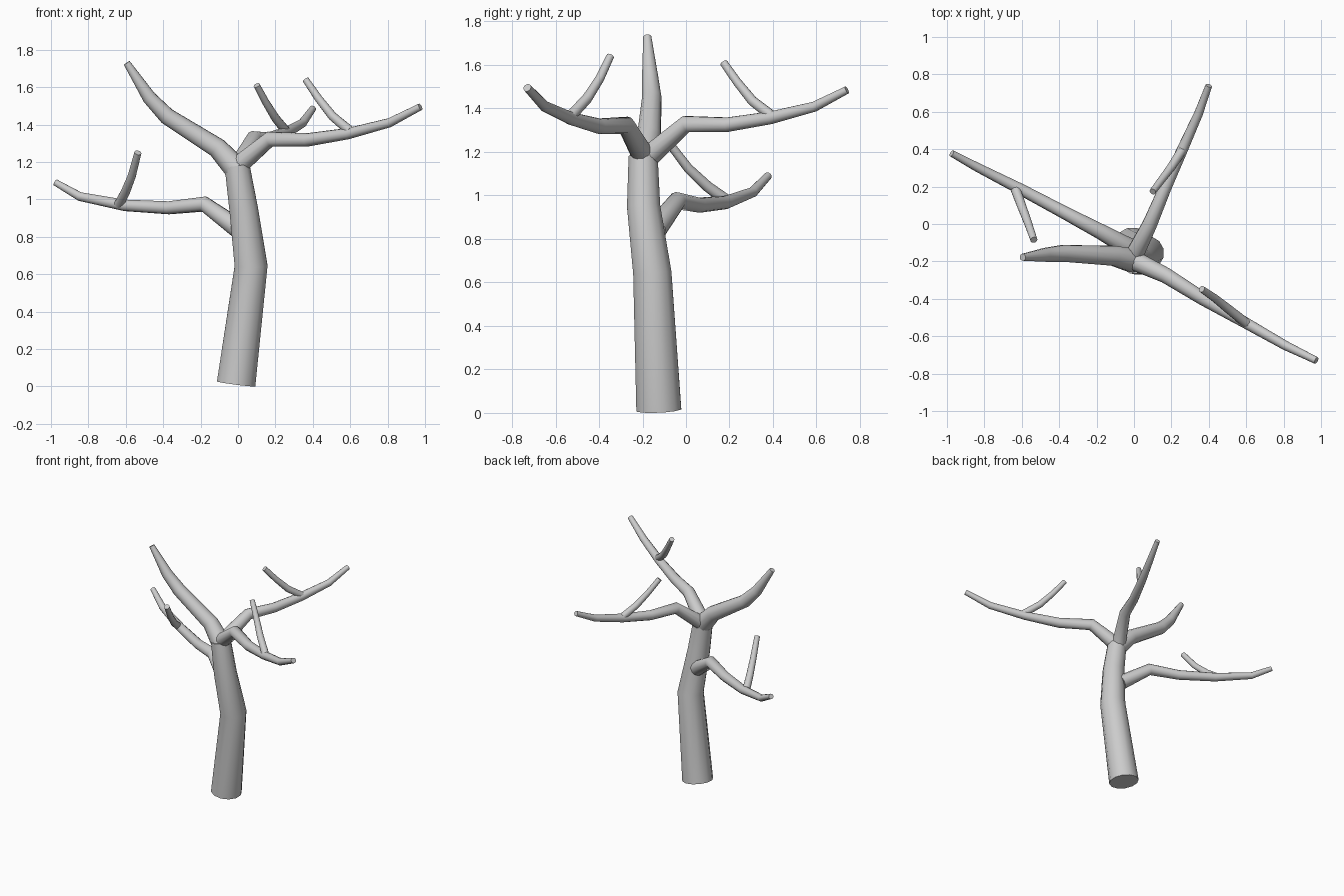
import bpy, bmesh, math
from mathutils import Vector

SIDES = 12


def limb(name, path):
    """Tapered tube with capped ends; path rows are (x, y, z, radius)."""
    pts = [Vector(p[:3]) for p in path]
    bm = bmesh.new()
    rings = []
    ref = None
    for i, p in enumerate(pts):
        a = (p - pts[i - 1]).normalized() if i > 0 else Vector()
        b = (pts[i + 1] - p).normalized() if i < len(pts) - 1 else Vector()
        t = (a + b).normalized()
        if ref is None:
            ref = t.orthogonal()
        ref = (ref - t * ref.dot(t)).normalized()   # carry the frame along
        side = t.cross(ref)
        ring = []
        for k in range(SIDES):
            ang = 2 * math.pi * k / SIDES
            ring.append(bm.verts.new(p + (ref * math.cos(ang) + side * math.sin(ang)) * path[i][3]))
        rings.append(ring)
    for lo, hi in zip(rings, rings[1:]):
        for k in range(SIDES):
            n = (k + 1) % SIDES
            bm.faces.new((lo[k], lo[n], hi[n], hi[k]))
    bm.faces.new(rings[0][::-1])
    bm.faces.new(rings[-1])
    mesh = bpy.data.meshes.new(name)
    bm.to_mesh(mesh)
    bm.free()
    ob = bpy.data.objects.new(name, mesh)
    bpy.context.collection.objects.link(ob)
    bpy.ops.object.select_all(action='DESELECT')
    ob.select_set(True)
    bpy.context.view_layer.objects.active = ob
    bpy.ops.object.shade_smooth_by_angle(angle=math.radians(40))


# Bent trunk
limb("trunk", [(-0.01, -0.125, 0.014, 0.107), (0.07, -0.155, 0.645, 0.091),
               (0.03, -0.195, 0.95, 0.079), (-0.005, -0.197, 1.18, 0.069)])

# Main branches
limb("upper_left_branch", [(-0.005, -0.195, 1.16, 0.067), (-0.11, -0.17, 1.275, 0.055),
                           (-0.38, -0.157, 1.445, 0.046), (-0.475, -0.165, 1.545, 0.038),
                           (-0.595, -0.178, 1.73, 0.019)])
limb("front_right_branch", [(0.0, -0.195, 1.18, 0.053), (0.17, -0.275, 1.322, 0.042),
                            (0.37, -0.40, 1.318, 0.036), (0.59, -0.525, 1.352, 0.03),
                            (0.81, -0.65, 1.41, 0.025), (0.975, -0.73, 1.495, 0.019)])
limb("back_right_branch", [(0.0, -0.17, 1.18, 0.05), (0.085, 0.0, 1.328, 0.04),
                           (0.165, 0.19, 1.325, 0.034), (0.255, 0.39, 1.357, 0.03),
                           (0.345, 0.59, 1.408, 0.024), (0.4, 0.74, 1.485, 0.018)])
limb("back_left_branch", [(0.0, -0.14, 0.845, 0.053), (-0.18, -0.04, 0.975, 0.042),
                          (-0.37, 0.06, 0.955, 0.035), (-0.605, 0.185, 0.968, 0.031),
                          (-0.845, 0.307, 1.015, 0.024), (-0.975, 0.378, 1.09, 0.018)])

# Side twigs
limb("left_twig", [(-0.635, 0.19, 0.975, 0.027), (-0.602, 0.10, 1.04, 0.025),
                   (-0.568, 0.01, 1.125, 0.022), (-0.535, -0.085, 1.25, 0.019)])
limb("front_twig", [(0.6, -0.53, 1.365, 0.026), (0.505, -0.455, 1.445, 0.024),
                    (0.43, -0.395, 1.54, 0.021), (0.362, -0.348, 1.64, 0.018)])
limb("back_twig", [(0.257, 0.395, 1.365, 0.025), (0.2, 0.305, 1.435, 0.023),
                   (0.147, 0.235, 1.522, 0.02), (0.1, 0.173, 1.61, 0.018)])
